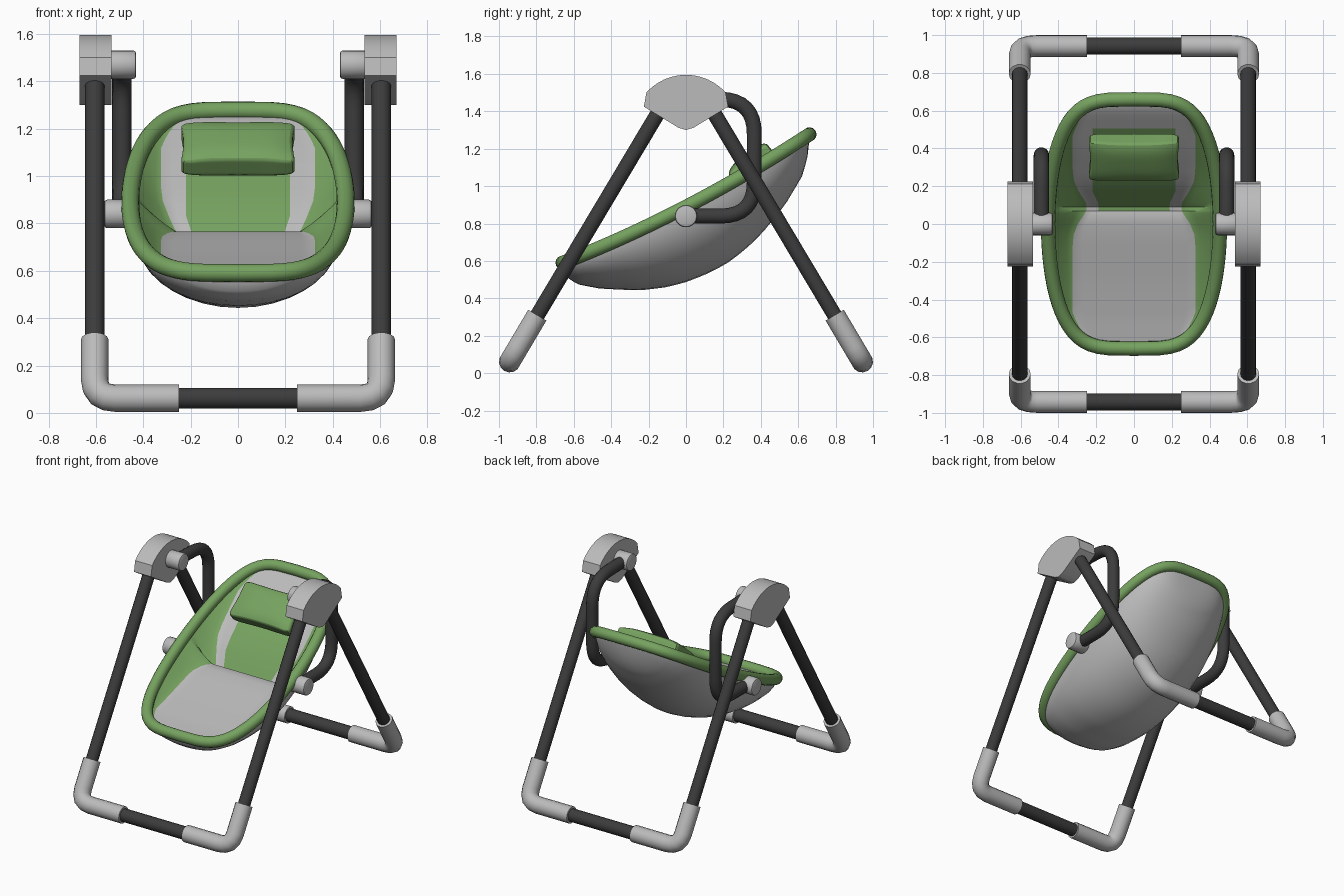
import bpy, bmesh, math
from mathutils import Vector, Matrix

if "Cube" in bpy.data.objects:
    bpy.data.objects.remove(bpy.data.objects["Cube"])


def material(name, rgb):
    m = bpy.data.materials.new(name)
    m.diffuse_color = (*rgb, 1)
    m.use_nodes = True
    m.node_tree.nodes["Principled BSDF"].inputs["Base Color"].default_value = m.diffuse_color
    return m


GREEN = material("green fabric", (0.18, 0.36, 0.115))
GREY = material("light grey", (0.50, 0.50, 0.50))
DARK = material("dark tube", (0.045, 0.045, 0.045))


def smooth(ob, angle=40):
    bpy.ops.object.select_all(action='DESELECT')
    ob.select_set(True)
    bpy.context.view_layer.objects.active = ob
    bpy.ops.object.shade_smooth_by_angle(angle=math.radians(angle))


def finish(bm, name, mats, angle=40, recalc=True):
    if recalc:
        bmesh.ops.recalc_face_normals(bm, faces=bm.faces)
    me = bpy.data.meshes.new(name)
    bm.to_mesh(me)
    bm.free()
    ob = bpy.data.objects.new(name, me)
    bpy.context.collection.objects.link(ob)
    for m in mats:
        me.materials.append(m)
    smooth(ob, angle)
    return ob


def fillet(pts, r, n=6):
    """Round the inner corners of a path with quadratic arcs."""
    pts = [Vector(p) for p in pts]
    out = [pts[0]]
    for a, b, c in zip(pts, pts[1:], pts[2:]):
        p, q = b + (a - b).normalized() * r, b + (c - b).normalized() * r
        for i in range(n + 1):
            t = i / n
            out.append(p * (1 - t) ** 2 + b * 2 * t * (1 - t) + q * t * t)
    return out + [pts[-1]]


def tube(name, pts, r, mat, cyclic=False, res=5):
    cu = bpy.data.curves.new(name, 'CURVE')
    cu.dimensions = '3D'
    cu.bevel_depth, cu.bevel_resolution, cu.use_fill_caps = r, res, True
    sp = cu.splines.new('POLY')
    sp.points.add(len(pts) - 1)
    for p, co in zip(sp.points, pts):
        p.co = (*co, 1)
    sp.use_cyclic_u = cyclic
    ob = bpy.data.objects.new(name, cu)
    bpy.context.collection.objects.link(ob)
    cu.materials.append(mat)
    bpy.ops.object.select_all(action='DESELECT')
    ob.select_set(True)
    bpy.context.view_layer.objects.active = ob
    bpy.ops.object.convert(target='MESH')
    smooth(bpy.context.object)


def peg(name, x0, x1, z, r):
    bm = bmesh.new()
    bmesh.ops.create_cone(bm, cap_ends=True, segments=20, radius1=r, radius2=r, depth=abs(x1 - x0),
                          matrix=Matrix.Translation(((x0 + x1) / 2, 0, z)) @ Matrix.Rotation(math.pi / 2, 4, 'Y'))
    caps = [e for e in bm.edges if any(len(f.verts) > 4 for f in e.link_faces)]
    bmesh.ops.bevel(bm, geom=caps, offset=0.012, segments=2, affect='EDGES', profile=0.5)
    finish(bm, name, [GREY], 35)


def interp(table, y):
    if y <= table[0][0]:
        return table[0][1]
    for (a, u), (b, v) in zip(table, table[1:]):
        if y <= b:
            return u + (v - u) * (y - a) / (b - a)
    return table[-1][1]


# --- stand and swing arms, both sides ---
for s, side in ((-1, "left"), (1, "right")):
    X = 0.605 * s
    # fan-shaped hub
    prof = [(0, 1.30), (0.04, 1.312), (0.225, 1.425)]
    prof += [(0.285 * math.sin(a), 1.31 + 0.285 * math.cos(a))
             for a in [math.radians(48 - 8 * i) for i in range(13)]]
    prof += [(-0.225, 1.425), (-0.04, 1.312)]
    bm = bmesh.new()
    f = bm.faces.new([bm.verts.new((0.535 * s, y, z)) for y, z in prof])
    ext = bmesh.ops.extrude_face_region(bm, geom=[f])
    bmesh.ops.translate(bm, vec=(0.135 * s, 0, 0),
                        verts=[v for v in ext['geom'] if isinstance(v, bmesh.types.BMVert)])
    finish(bm, side + "_hub", [GREY], 30)
    peg(side + "_hub_peg", 0.43 * s, 0.55 * s, 1.47, 0.06)
    peg(side + "_seat_peg", 0.44 * s, 0.565 * s, 0.84, 0.06)
    arm = [(0.49 * s, y, z) for y, z in ((0, 1.47), (0.365, 1.46), (0.365, 0.84), (0, 0.84))]
    tube(side + "_swing_arm", fillet(arm, 0.18, 8), 0.041, DARK)
    for d, end in ((-1, "front"), (1, "back")):
        tube(f"{side}_{end}_leg", [(X, 0.83 * d, 0.25), (X, 0.155 * d, 1.382)], 0.041, DARK)
        foot = [(X, 0.795 * d, 0.31), (X, 0.942 * d, 0.062), (0.25 * s, 0.942 * d, 0.062)]
        tube(f"{side}_{end}_foot", fillet(foot, 0.09, 4), 0.058, GREY)
for d, end in ((-1, "front"), (1, "back")):
    tube(end + "_floor_bar", [(-0.28, 0.942 * d, 0.062), (0.28, 0.942 * d, 0.062)], 0.045, DARK)


# --- seat shapes: outline, rim height, hull depth, inner floor ---
L, HW = 0.66, 0.455


def width(y):
    return HW * max(0, 1 - (y / L) ** 2) ** 0.25


def rim_z(y):
    return 0.89 + 0.52 * y + 0.1 * y * y


KEEL = [(-.66, .59), (-.64, .515), (-.58, .475), (-.46, .452), (-.25, .442), (-.1, .46), (0, .487),
        (.1, .525), (.21, .58), (.31, .655), (.4, .74), (.53, .9), (.625, 1.06), (.655, 1.18), (.66, 1.276)]
FLOOR = [(-.66, .58), (-.5, .615), (-.3, .67), (-.05, .748), (.03, .765), (.07, .762), (.09, .715),
         (.2, .87), (.4, 1.06), (.62, 1.25)]

rows = [L * math.sin(math.radians(-90 + 5 * i)) for i in range(37)]


def lofted(name, ys, section, mats, up, paint):
    """Bridge mirrored cross-sections; section(y) lists (x, z) from the middle out."""
    bm = bmesh.new()
    grid = []
    for y in ys:
        half = section(y)
        grid.append([bm.verts.new((x, y, z)) for x, z in
                     [(-x, z) for x, z in half[:0:-1]] + half])
    n = len(grid[0])
    for i in range(len(ys) - 1):
        for j in range(n - 1):
            q = [grid[i][j], grid[i][j + 1], grid[i + 1][j + 1], grid[i + 1][j]]
            f = bm.faces.new(q if up else q[::-1])
            k = j - n // 2
            f.material_index = paint((ys[i] + ys[i + 1]) / 2, k if k >= 0 else -k - 1)
    bmesh.ops.remove_doubles(bm, verts=bm.verts, dist=0.0008)
    return finish(bm, name, mats, 50, recalc=False)


# outer shell
def hull_section(y):
    w, r, h = width(y), rim_z(y), interp(KEEL, y)
    return [(w * math.sin(a), r - (r - h) * math.cos(a)) for a in [math.pi / 2 * i / 9 for i in range(10)]]


lofted("seat_shell", rows, hull_section, [GREY], False, lambda y, k: 0)


# padded inside: grey cushion, green back panel, green side walls
def liner_section(y):
    w, r = width(y), rim_z(y)
    fl = min(interp(FLOOR, y), r - 0.008)
    b = min(0.325 - 0.075 * math.exp(-((y - 0.09) / 0.09) ** 2), 0.85 * w)
    p = min(0.22, 0.75 * b)
    xs = [0, p / 2, p, (p + b) / 2, b] + [b + (w - b) * t for t in (0.25, 0.5, 0.75, 1)]
    return [(x, fl + (r - fl) * (max(0, x - b) / (w - b) if w > b else 0) ** 1.2) for x in xs]


def liner_paint(y, k):
    return 0 if k >= 4 or (k < 2 and 0.075 < y < 0.5) else 1


lofted("seat_liner", sorted(rows + [0.03, 0.07, 0.09]), liner_section, [GREEN, GREY], True, liner_paint)

# rim roll
path = []
for i in range(72):
    t = math.radians(5 * i)
    y, c = L * math.sin(t), math.cos(t)
    x = math.copysign(width(y), c) if abs(c) > 1e-6 else 0
    path.append((x, y, rim_z(y)))
tube("seat_rim", path, 0.038, GREEN, cyclic=True)

# head pillow with flared corners
bm = bmesh.new()
bmesh.ops.create_cube(bm, size=2)
bmesh.ops.subdivide_edges(bm, edges=bm.edges, cuts=5, use_grid_fill=True)
for v in bm.verts:
    a, b, c = v.co
    v.co = (a * 0.245 * (0.94 + 0.06 * b * b), b * 0.135 * (0.93 + 0.07 * a * a),
            c * 0.068 * (1 - 0.3 * b ** 4) * (1 - 0.3 * a ** 6))
bmesh.ops.transform(bm, verts=bm.verts,
                    matrix=Matrix.Translation((0, 0.353, 1.115)) @ Matrix.Rotation(math.radians(39), 4, 'X'))
pillow = finish(bm, "head_pillow", [GREEN], 60)
pillow.modifiers.new("soften", 'SUBSURF').levels = 1
